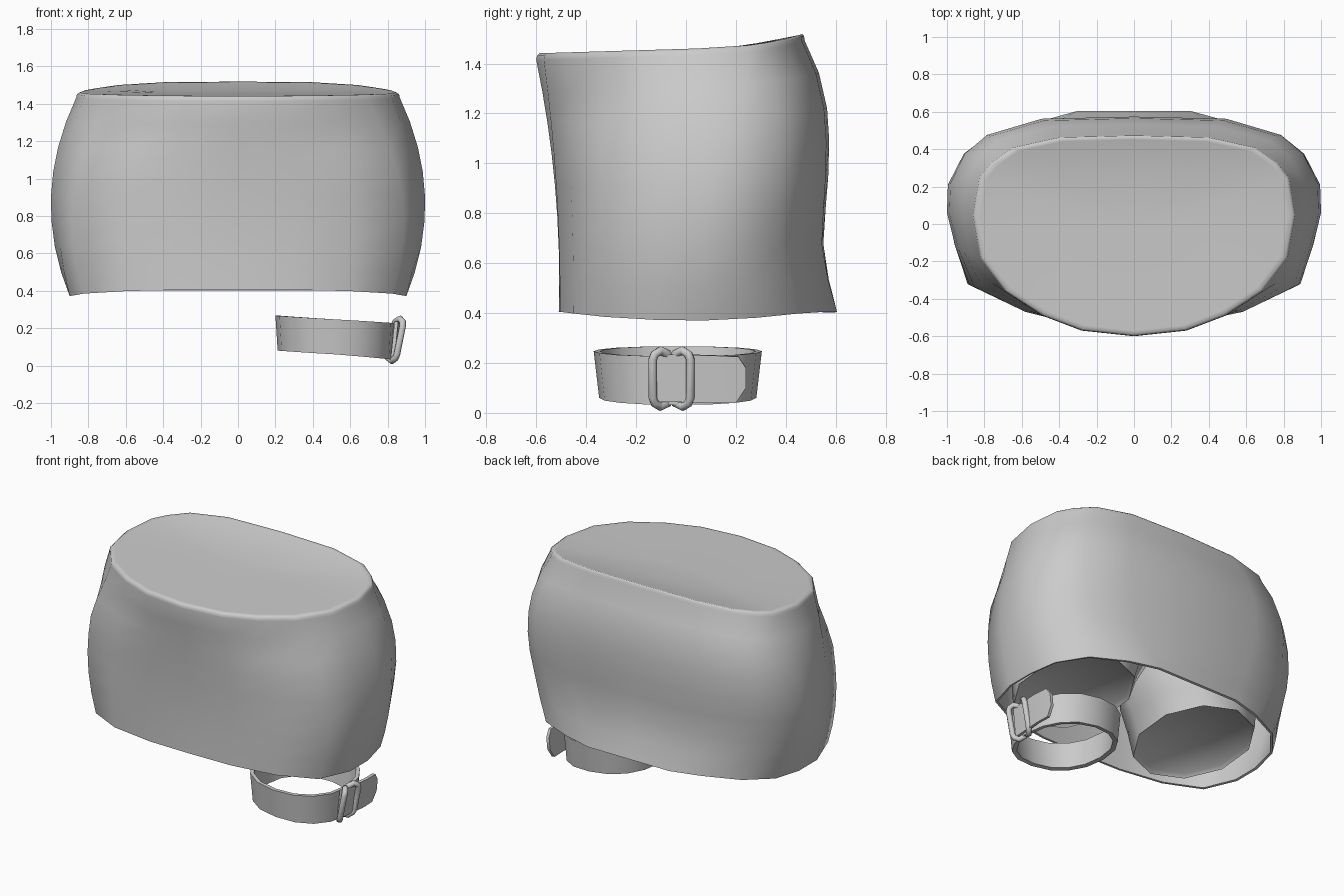
import bpy, bmesh, math
from mathutils import Vector

if "Cube" in bpy.data.objects:
    bpy.data.objects.remove(bpy.data.objects["Cube"])

grey = bpy.data.materials.new("fabric_grey")
grey.diffuse_color = (0.6, 0.6, 0.6, 1)
grey.use_nodes = True
grey.node_tree.nodes["Principled BSDF"].inputs["Base Color"].default_value = grey.diffuse_color


def finish(name, bm, thick=0.0, angle=50):
    """Turn a bmesh into a smooth shaded object, optionally with wall thickness."""
    bmesh.ops.recalc_face_normals(bm, faces=bm.faces[:])
    me = bpy.data.meshes.new(name)
    bm.to_mesh(me)
    bm.free()
    ob = bpy.data.objects.new(name, me)
    bpy.context.collection.objects.link(ob)
    me.materials.append(grey)
    bpy.ops.object.select_all(action='DESELECT')
    ob.select_set(True)
    bpy.context.view_layer.objects.active = ob
    if thick:
        mod = ob.modifiers.new("thickness", 'SOLIDIFY')
        mod.thickness = thick
        mod.offset = -1
        bpy.ops.object.modifier_apply(modifier=mod.name)
    bpy.ops.object.shade_smooth_by_angle(angle=math.radians(angle))
    return ob


def loft(bm, rings, wrap=False):
    """Bridge equal rings of points with quads and return the vertex rings."""
    vr = [[bm.verts.new(p) for p in r] for r in rings]
    pairs = list(zip(vr, vr[1:])) + ([(vr[-1], vr[0])] if wrap else [])
    for a, b in pairs:
        n = len(a)
        for i in range(n):
            j = (i + 1) % n
            bm.faces.new((a[i], a[j], b[j], b[i]))
    return vr


# Skirt: half outlines from front centre to back centre at hem, middle and rim
hem = [(0, -.51), (.3, -.505), (.6, -.45), (.825, -.325), (.9, -.1), (.9, .09),
       (.86, .28), (.725, .445), (.5, .55), (.3, .605), (0, .605)]
mid = [(0, -.525), (.3, -.52), (.6, -.46), (.88, -.325), (.955, -.12), (1, .06),
       (.995, .21), (.91, .375), (.78, .475), (.49, .56), (0, .57)]
rim = [(0, -.6), (.28, -.57), (.49, -.49), (.69, -.36), (.825, -.18), (.865, .05),
       (.83, .25), (.765, .33), (.65, .41), (.4, .465), (0, .475)]
rim_height = lambda y: 1.461 + .03 * y + (.45 * y ** 3 if y > 0 else 0)
hem_height = lambda y: .37 + .035 * min(1, abs(y) / .5) ** 2


def skirt_ring(t, back, dent):
    half = []
    for i, (a, m, b) in enumerate(zip(hem, mid, rim)):
        wa, wm, wb = 2 * (t - .5) * (t - 1), 4 * t * (1 - t), 2 * t * (t - .5)
        x, y = (a[k] * wa + m[k] * wm + b[k] * wb for k in (0, 1))
        y += back * max(0, y) / .6
        # Soft fold on each side of the front
        y += dent * {2: .6, 3: 1}.get(i, 0)
        top = rim_height(b[1]) - .03
        low = hem_height(a[1])
        half.append((x, y, low + (top - low) * t))
    return half + [(-x, y, z) for x, y, z in half[-2:0:-1]]


bm = bmesh.new()
rings = [skirt_ring(*k) for k in
         ((0, 0, 0), (.12, -.03, 0), (.25, -.045, 0), (.38, -.025, 0), (.5, 0, 0),
          (.63, .025, -.006), (.75, .04, .012), (.88, .035, .03), (1, 0, 0))]
# Rounded rim and the closed waist
for s, dz in ((.996, .018), (.98, .028), (.95, .028), (.5, .026)):
    rings.append([(x * s, y * s, rim_height(y * s) - .03 + dz) for x, y, z in rings[8]])
vr = loft(bm, rings)
centre = bm.verts.new((0, 0, 1.457))
last = vr[-1]
for i in range(len(last)):
    bm.faces.new((last[i], last[(i + 1) % len(last)], centre))
finish("skirt", bm, .015, 70)

# Inner shorts: two flared legs meeting at the centre, closed at the openings
for side, name in ((1, "right_inner_leg"), (-1, "left_inner_leg")):
    bm = bmesh.new()
    legs = []
    for z, cx, rx, ry, tilt in ((.462, .475, .325, .39, .10), (.442, .475, .345, .41, .10),
                                (.58, .46, .38, .42, .07), (.72, .44, .44, .43, .02),
                                (.95, .44, .46, .44, 0), (1.36, .40, .42, .42, 0)):
        ring = []
        for i in range(10):
            a = 2 * math.pi * (i + .5) / 10
            y = ry * math.sin(a)
            ring.append((side * max(.002, cx + rx * math.cos(a)), y, z + tilt * y))
        legs.append(ring)
    vr = loft(bm, legs)
    bm.faces.new(vr[0])
    finish(name, bm, 0, 50)

# Leg strap: tapered band, lower on its outer side
CX, CY, N = .52, -.033, 16


def band_ring(rx, ry, z, sag):
    out = []
    for i in range(N):
        a = 2 * math.pi * i / N
        c, s = math.cos(a), math.sin(a)
        bx, by = (math.copysign(abs(k) ** .9, k) for k in (c, s))
        out.append((CX + rx * bx, CY + ry * by, z - .02 * c - sag * max(0, c)))
    return out


bm = bmesh.new()
loft(bm, [band_ring(.308, .315, .06, .008), band_ring(.32, .337, .247, 0),
          band_ring(.297, .312, .247, 0), band_ring(.28, .287, .064, .008)], wrap=True)
finish("leg_strap", bm, 0, 40)

# Loose strap end with clipped corners, standing off the band
bm = bmesh.new()
outline = [(-.12, .045), (.1, .04), (.2, .04), (.24, .1), (.24, .18), (.21, .225),
           (.1, .23), (-.12, .235)]
for y, z in outline:
    bm.verts.new((.847 + .1 * (z - .14) + (.02 if y > 0 else 0) - .03 * max(0, y - .1), y, z))
bm.verts.ensure_lookup_table()
v = bm.verts
for quad in ((0, 1, 6, 7), (1, 2, 5, 6), (2, 3, 4, 5)):
    bm.faces.new([v[i] for i in quad])
finish("strap_end", bm, .02, 40)


# Buckle: two wire loops around the strap
def wire_loop(name, points, r=.018, sides=8):
    pts = [Vector(p) for p in points]
    normal = (pts[1] - pts[0]).cross(pts[2] - pts[1]).normalized()
    n = len(pts)
    tube = []
    for i, p in enumerate(pts):
        tangent = (pts[(i + 1) % n] - pts[i - 1]).normalized()
        out = tangent.cross(normal).normalized()
        up = tangent.cross(out)
        tube.append([p + r * (math.cos(2 * math.pi * k / sides) * out +
                              math.sin(2 * math.pi * k / sides) * up)
                     for k in range(sides)])
    bm = bmesh.new()
    loft(bm, tube, wrap=True)
    finish(name, bm, 0, 60)


for name, d in (("front_buckle_loop", -1), ("rear_buckle_loop", 1)):
    flat = [(.075, .06, .876), (.075, .215, .876), (.068, .234, .872), (.045, .25, .855),
            (.015, .235, .835), (.008, .22, .83), (.008, .05, .83), (.015, .04, .835),
            (.045, .025, .855), (.068, .04, .872)]
    wire_loop(name, [(x + .2 * (z - .14) - .01, -.058 + d * y, z) for y, z, x in flat])
